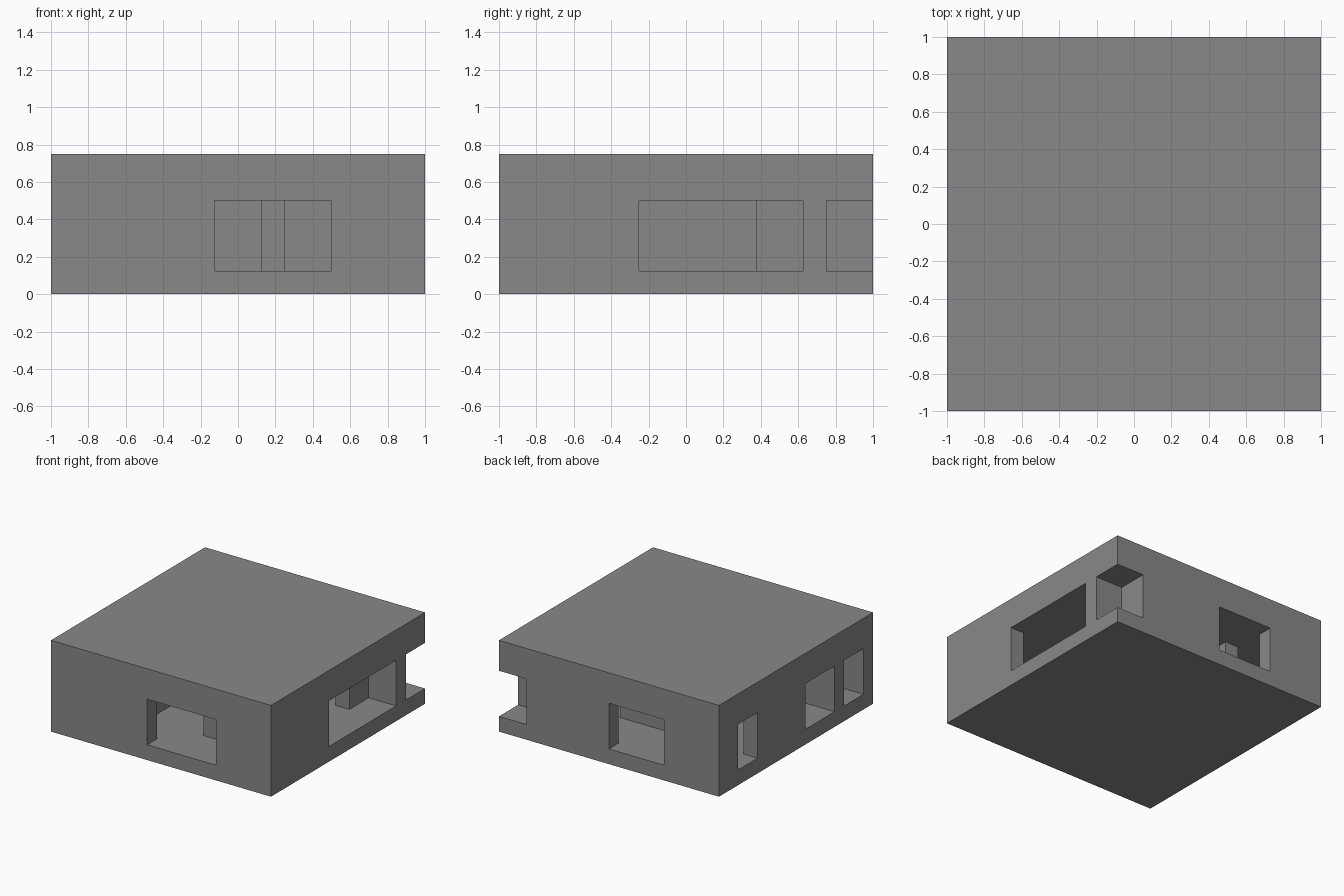
import bpy

U = 0.125            # wall thickness, used as the layout unit
FLOOR, CEIL = 1, 4   # storey heights in units

cube = bpy.data.objects.get("Cube")
if cube:
    bpy.data.objects.remove(cube, do_unlink=True)

grey = bpy.data.materials.new("concrete grey")
grey.use_nodes = True
tone = (0.25, 0.25, 0.25, 1)
grey.diffuse_color = tone
grey.node_tree.nodes["Principled BSDF"].inputs["Base Color"].default_value = tone


def box(name, x0, x1, y0, y1, z0, z1):
    """Box between corner coordinates given in layout units."""
    lo, hi = (x0, y0, z0), (x1, y1, z1)
    bpy.ops.mesh.primitive_cube_add(size=1)
    ob = bpy.context.object
    ob.name = ob.data.name = name
    for v in ob.data.vertices:
        v.co = [U * (h if c > 0 else l) for c, l, h in zip(v.co, lo, hi)]
    ob.data.materials.append(grey)
    return ob


def subtract(target, cutter):
    cutter.hide_render = True
    mod = target.modifiers.new("cut", 'BOOLEAN')
    mod.operation = 'DIFFERENCE'
    mod.solver = 'EXACT'
    mod.object = cutter
    bpy.context.view_layer.objects.active = target
    bpy.ops.object.modifier_apply(modifier=mod.name)
    bpy.data.objects.remove(cutter, do_unlink=True)


# Interior space, less the partition walls that stay standing in it
interior = box("interior_space", -7, 7, -7, 7, FLOOR, CEIL)
partitions = {
    "west_spur": (-9, -3, -5, -4),
    "west_wall": (-4, -3, -5, 5),
    "north_wall": (-4, 2, 3, 4),
    "middle_wall": (1, 2, -5, 4),
    "notch_walls": (5, 9, 5, 9),
    "notch_spur": (5, 6, 3, 9),
}
for name, plan in partitions.items():
    subtract(interior, box(name, *plan, 0, 6))

# Solid block hollowed out by the interior
building = box("building", -8, 8, -8, 8, 0, 6)
subtract(building, interior)

# Doorways through the outer walls, and the open corner notch
openings = {
    "front_doorway": (-1, 4, -9, -7),
    "back_doorway": (-4, 0, 7, 9),
    "east_doorway": (7, 9, -2, 5),
    "west_doorway_back": (-9, -7, 4, 6),
    "west_doorway_middle": (-9, -7, -4, -1),
    "west_doorway_front": (-9, -7, -7, -5),
    "corner_notch": (6, 9, 6, 9),
}
for name, plan in openings.items():
    subtract(building, box(name, *plan, FLOOR, CEIL))
